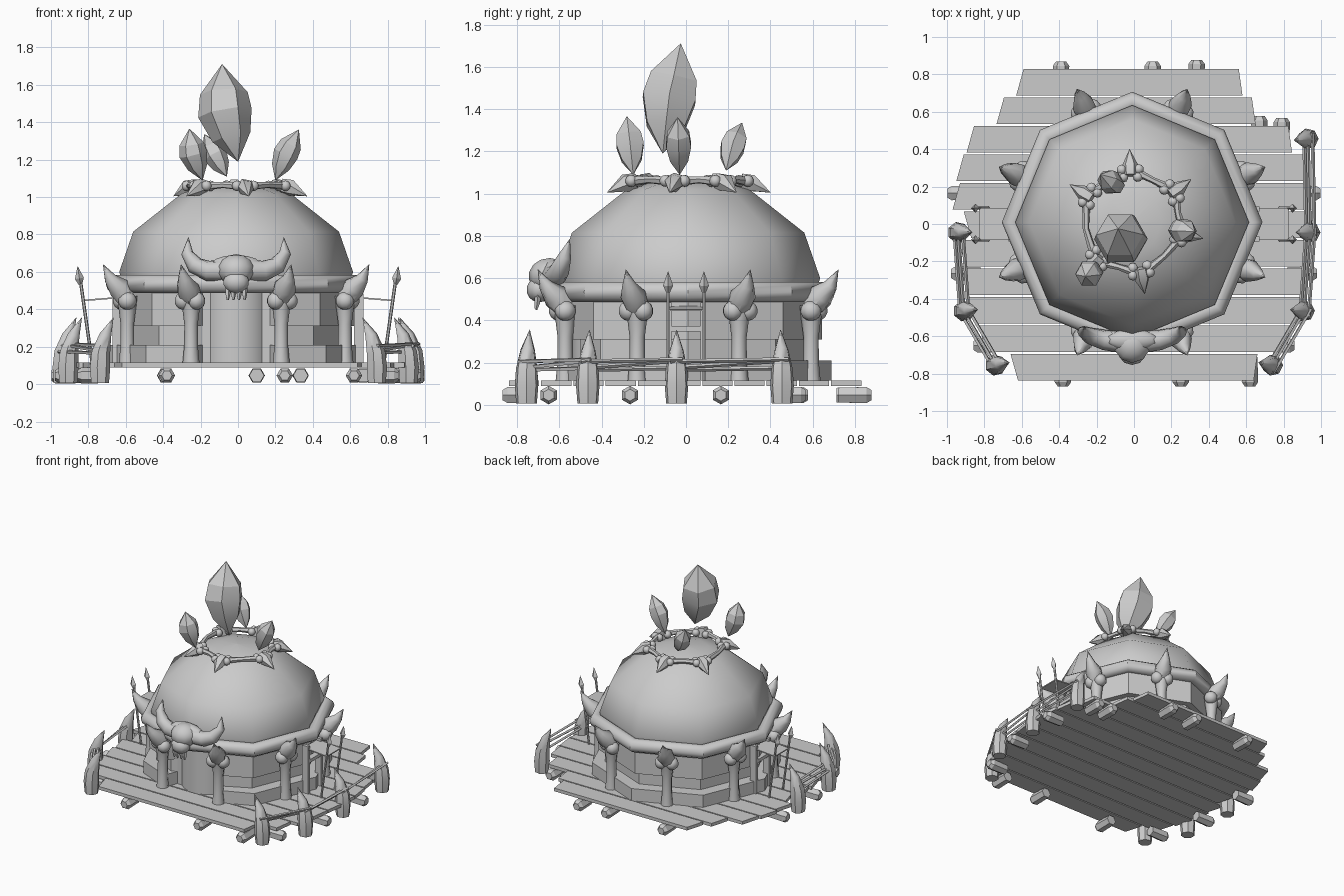
import bpy, bmesh, math
from mathutils import Vector

cube = bpy.data.objects.get("Cube")
if cube:
    bpy.data.objects.remove(cube, do_unlink=True)

grey = bpy.data.materials.new("plain_grey")
grey.use_nodes = True
grey.diffuse_color = (0.6, 0.6, 0.6, 1)
grey.node_tree.nodes["Principled BSDF"].inputs["Base Color"].default_value = (0.6, 0.6, 0.6, 1)

CX, CY = -0.01, 0.01      # hut axis
DECK = 0.115              # deck top height


def finish(name, bm, angle=35):
    bmesh.ops.recalc_face_normals(bm, faces=bm.faces)
    mesh = bpy.data.meshes.new(name)
    bm.to_mesh(mesh)
    bm.free()
    mesh.materials.append(grey)
    if angle:
        mesh.polygons.foreach_set("use_smooth", [True] * len(mesh.polygons))
        mesh.set_sharp_from_angle(angle=math.radians(angle))
    obj = bpy.data.objects.new(name, mesh)
    bpy.context.collection.objects.link(obj)
    return obj


def sweep(name, pts, radii, sides=8, angle=50):
    """Tube through points with one radius per point."""
    bm = bmesh.new()
    pts = [Vector(p) for p in pts]
    rings = []
    for i, (p, r) in enumerate(zip(pts, radii)):
        t = pts[min(i + 1, len(pts) - 1)] - pts[max(i - 1, 0)]
        q = Vector((0, 0, 1)).rotation_difference(t)
        r = max(r, 0.001)
        rings.append([bm.verts.new(p + q @ Vector((r * math.cos(a), r * math.sin(a), 0)))
                      for a in (math.tau * k / sides for k in range(sides))])
    for a, b in zip(rings, rings[1:]):
        for k in range(sides):
            n = (k + 1) % sides
            bm.faces.new((a[k], a[n], b[n], b[k]))
    bm.faces.new(rings[0])
    bm.faces.new(rings[-1])
    return finish(name, bm, angle)


def ball(name, center, size, rot=0):
    bm = bmesh.new()
    bmesh.ops.create_uvsphere(bm, u_segments=10, v_segments=7, radius=1)
    obj = finish(name, bm, 60)
    obj.location, obj.scale, obj.rotation_euler.z = center, size, rot
    return obj


def box(name, center, size, rot=(0, 0, 0)):
    bm = bmesh.new()
    bmesh.ops.create_cube(bm, size=1)
    obj = finish(name, bm, 0)
    obj.location, obj.scale, obj.rotation_euler = center, size, rot
    return obj


def prism(name, outline, z0, z1):
    bm = bmesh.new()
    face = bm.faces.new([bm.verts.new((x, y, z0)) for x, y in outline])
    ext = bmesh.ops.extrude_face_region(bm, geom=[face])
    for v in ext["geom"]:
        if isinstance(v, bmesh.types.BMVert):
            v.co.z = z1
    return finish(name, bm, 0)


def polar(r, a, z):
    return Vector((CX + r * math.cos(a), CY + r * math.sin(a), z))


# deck planks, back to front: left and right ends
ends = [(-.61, .57), (-.715, .64), (-.875, .835), (-.93, .92), (-.95, .95), (-.89, .95),
        (-.92, .95), (-.9, .93), (-.87, .9), (-.81, .825), (-.64, .65)]
for i, (l, r) in enumerate(ends):
    top, low = 0.83 - i * 0.1525, 0.687 - i * 0.1525
    lean = 0.02 if i < 5 else -0.02
    prism("deck_plank", [(l - lean, low), (r + lean / 2, low), (r - lean / 2, top), (l + lean, top)],
          DECK - 0.025, DECK)

# log stubs under the deck edge: x, y, direction
logs = [(-.39, .79, 90), (.1, .79, 90), (.335, .8, 90), (.67, .5, 90), (.79, .49, 90),
        (-.38, -.79, -90), (.25, -.79, -90), (.62, -.79, -90)]
for s in (0, 180):
    c = 1 if s == 0 else -1
    logs += [(c * .92, .165, s), (c * .9, -.265, s), (c * .78, -.65, s)]
for x, y, d in logs:
    a = math.radians(d)
    o = Vector((math.cos(a), math.sin(a), 0)) * 0.078
    p = Vector((x, y, 0.046))
    sweep("log_stub", [p - o, p + o * 0.7, p + o], [.04, .044, .028], 6, 25)

# walls: octagon tiers with the front corner pulled in for the doorway
for name, r, z0, z1 in (("wall_base", .68, DECK, .21), ("wall_middle", .585, .2, .32),
                        ("wall_upper", .635, .31, .52)):
    pts = []
    for k in range(8):
        a = math.tau * k / 8
        if k == 6:
            pts += [(CX - .22, CY - r * .87), (CX - .18, -.48), (CX + .18, -.48), (CX + .22, CY - r * .87)]
        else:
            p = polar(r, a, 0)
            pts.append((p.x, p.y))
    prism(name, pts, z0, z1)
sweep("door_curtain", [(CX, -.35, DECK), (CX, -.35, .5)], [.19, .19], 24)

# dome and rim
sweep("dome", [(CX, CY, z) for z in (.52, .6, .815, 1.02, 1.055, 1.07)],
      [.6, .625, .55, .29, .16, 0], 8, 70)
bm = bmesh.new()
rim = [[], ]
rings = []
for k in range(8):
    a = math.tau * k / 8
    rings.append([bm.verts.new(polar(.645 + .052 * math.cos(t), a, .535 + .05 * math.sin(t)))
                  for t in (math.tau * j / 10 for j in range(10))])
for k in range(8):
    for j in range(10):
        a, b, n = rings[k], rings[(k + 1) % 8], (j + 1) % 10
        bm.faces.new((a[j], a[n], b[n], b[j]))
finish("rim", bm, 42)

# bone columns with outward spikes
for k in range(8):
    a = math.radians(22.5 + 45 * k)
    sweep("column_shaft", [polar(.63, a, z) for z in (DECK, .2, .32, .4, .47)],
          [.045, .037, .036, .046, .06], 8)
    side = Vector((-math.sin(a), math.cos(a), 0))
    for s in (-1, 1):
        ball("column_knob", polar(.645, a, .445) + side * s * .038, (.05, .048, .048), a)
    sweep("column_spike", [polar(.635, a, .465), polar(.68, a, .515), polar(.73, a, .565), polar(.77, a, .64)],
          [.058, .062, .034, 0], 7)

# side openings with awnings and spears
for s in (-1, 1):
    for y in (-.08, .08):
        box("opening_post", (s * .645, y, .3), (.05, .025, .37))
        sweep("spear_shaft", [(s * .78, y * 1.06, DECK), (s * .845, y * 1.06, .57)], [.009, .009], 6)
        sweep("spear_head", [(s * .842, y * 1.06, .53), (s * .848, y * 1.06, .565), (s * .857, y * 1.06, .63)],
              [.008, .024, 0], 4, 0)
    box("opening_lintel", (s * .645, 0, .36), (.045, .17, .025))
    box("awning", (s * .73, 0, .455), (.2, .17, .008), (0, s * .08, 0))

# tusk fence
right = [(.93, .455), (.94, -.045), (.91, -.465), (.74, -.755)]
for s, row in ((1, right), (-1, right[1:])):
    for x, y in row:
        inward = Vector((-x, -y * .2, 0)).normalized()
        base = Vector((s * x, y, 0))
        inward.x *= s
        sweep("fence_tusk", [base + inward * d + Vector((0, 0, z)) for d, z in
                             ((0, .005), (.0, .09), (.005, .17), (.03, .26), (.075, .355))],
              [.05, .057, .052, .034, 0], 7)
    for (x0, y0), (x1, y1) in zip(row, row[1:]):
        a, b = Vector((s * x0, y0, 0)), Vector((s * x1, y1, 0))
        d = (b - a).normalized()
        n = Vector((-d.y, d.x, 0))
        for off, z0, z1 in ((.025, .215, .205), (-.02, .175, .165), (.0, .21, .175)):
            sweep("fence_rail", [a - d * .03 + n * off + Vector((0, 0, z0)),
                                 b + d * .03 + n * off + Vector((0, 0, z1))], [.01, .01], 4, 0)

# horned skull over the door
ball("skull_cranium", (CX, -.645, .61), (.1, .1, .085))
ball("skull_snout", (CX, -.695, .545), (.072, .06, .06))
ball("skull_brow", (CX, -.62, .64), (.14, .06, .05))
for i in range(4):
    x = CX - .045 + i * .03
    sweep("skull_tooth", [(x, -.71, .45), (x, -.705, .48), (x, -.7, .53)], [.006, .014, .016], 5)
for s in (-1, 1):
    sweep("skull_horn", [(CX + s * x, y, z) for x, y, z in
                         ((.05, -.63, .61), (.15, -.62, .605), (.22, -.6, .635), (.262, -.575, .7), (.255, -.55, .785))],
          [.06, .055, .048, .032, 0], 8)

# bone crown on the dome top
spikes = [36, 92, 149, 227, 280, 347]
for i, deg in enumerate(spikes):
    a = math.radians(deg)
    sweep("crown_spike", [polar(.25, a, 1.06), polar(.3, a, 1.05), polar(.39, a, 1.005)], [.04, .045, 0], 6)
    nxt = math.radians(spikes[(i + 1) % 6] + (360 if i == 5 else 0))
    p, q = polar(.265, a + .16, 1.06), polar(.265, nxt - .16, 1.06)
    mid = polar(.25, (a + nxt) / 2, 1.065)
    sweep("crown_bone", [p, mid, q], [.022, .017, .022], 6)
    for end in (p, q):
        out = (end - Vector((CX, CY, end.z))).normalized() * .02
        for s in (-1, 1):
            ball("crown_knob", end + out * s, (.028, .028, .028))

# floating crystals: bottom, widest centre, top, radius
crystals = [((0, -.11, 1.19), (-.07, -.08, 1.45), (-.085, -.025, 1.71), .145),
            ((.2, -.03, 1.09), (.255, -.035, 1.23), (.325, -.04, 1.36), .068),
            ((-.19, -.25, 1.09), (-.24, -.265, 1.23), (-.26, -.28, 1.365), .075),
            ((-.06, .19, 1.11), (-.12, .22, 1.22), (-.18, .265, 1.335), .065)]
for lo, mid, hi, r in crystals:
    lo, mid, hi = Vector(lo), Vector(mid), Vector(hi)
    sweep("crystal", [lo, lo.lerp(mid, .5), mid, mid.lerp(hi, .4), hi],
          [0, r * .72, r, r * .88, 0], 6, 20)
